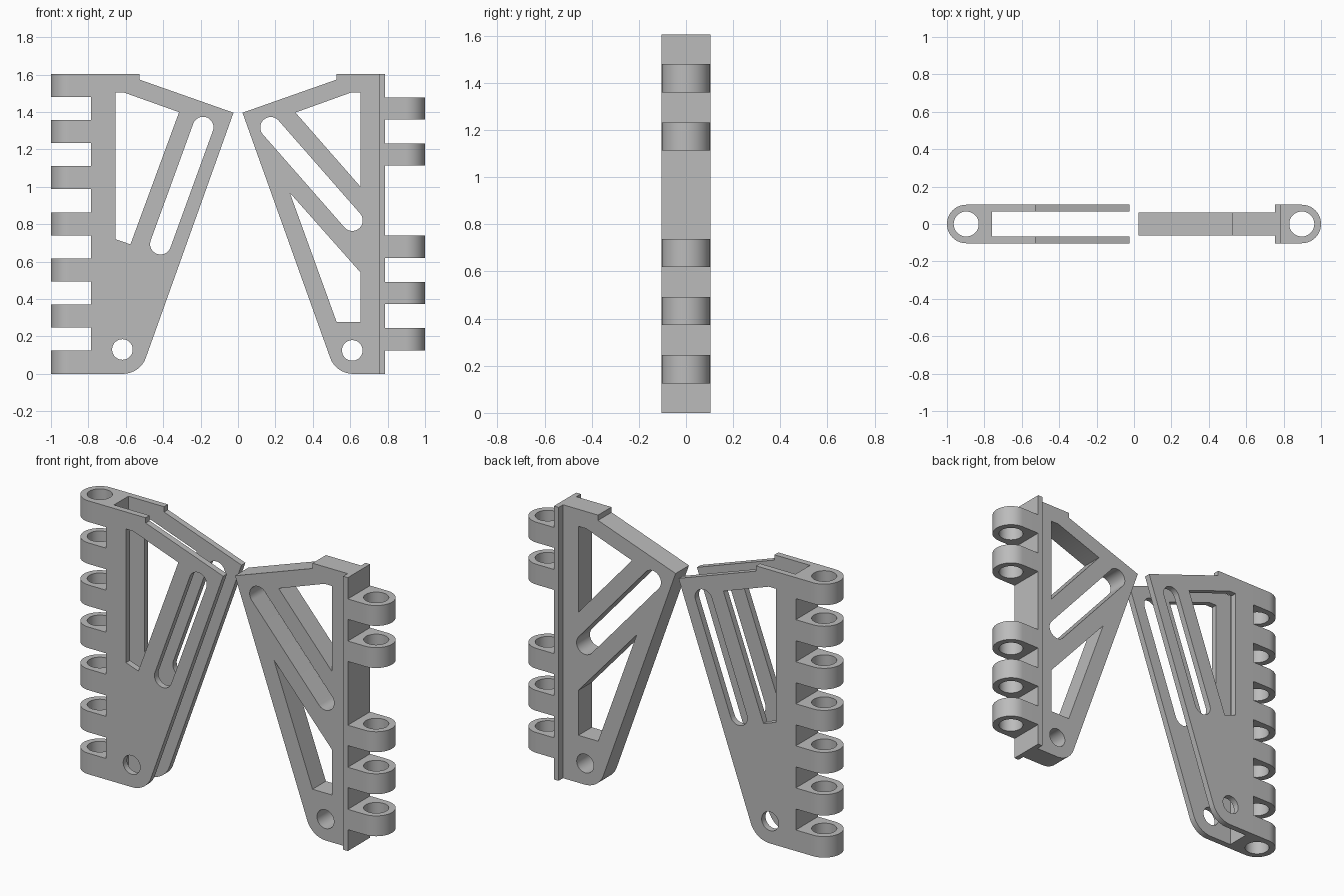
import bpy, bmesh, math

cube = bpy.data.objects.get("Cube")
if cube:
    bpy.data.objects.remove(cube, do_unlink=True)

grey = bpy.data.materials.new("matte_grey")
grey.use_nodes = True
colour = (0.5, 0.5, 0.5, 1)
grey.diffuse_color = colour
grey.node_tree.nodes["Principled BSDF"].inputs["Base Color"].default_value = colour

HEIGHT, HALF = 1.604, 0.103      # overall height, half depth
PITCH = HEIGHT / 13              # height of one hinge knuckle
SPINE = 0.785                    # where knuckles meet the leaf


def arc(cx, cz, r, start, end, n=24):
    """Points along an arc, angles in degrees."""
    angles = [math.radians(start + (end - start) * i / n) for i in range(n + 1)]
    return [(cx + r * math.cos(a), cz + r * math.sin(a)) for a in angles]


def circle(cx, cz, r):
    return arc(cx, cz, r, 0, 360, 48)[:-1]


def slot(a, b, r):
    """Rounded slot outline between two end centres."""
    t = math.degrees(math.atan2(b[1] - a[1], b[0] - a[0]))
    return arc(*a, r, t + 90, t + 270) + arc(*b, r, t - 90, t + 90)


def finish(obj):
    bpy.ops.object.select_all(action="DESELECT")
    obj.select_set(True)
    bpy.context.view_layer.objects.active = obj
    bpy.ops.object.shade_smooth_by_angle(angle=math.radians(30))


def plate(name, loops, half, location=(0, 0, 0), upright=True):
    """Extrude an outline (first loop) with holes (other loops)."""
    curve = bpy.data.curves.new(name + "_profile", "CURVE")
    curve.dimensions = "2D"
    curve.fill_mode = "BOTH"
    curve.extrude = half
    for loop in loops:
        spline = curve.splines.new("POLY")
        spline.points.add(len(loop) - 1)
        for point, (u, v) in zip(spline.points, loop):
            point.co = (u, v, 0, 1)
        spline.use_cyclic_u = True
    temp = bpy.data.objects.new(name + "_profile", curve)
    bpy.context.collection.objects.link(temp)
    graph = bpy.context.evaluated_depsgraph_get()
    mesh = bpy.data.meshes.new_from_object(temp.evaluated_get(graph))
    bpy.data.objects.remove(temp, do_unlink=True)
    bm = bmesh.new()
    bm.from_mesh(mesh)
    bmesh.ops.remove_doubles(bm, verts=bm.verts, dist=0.0001)
    bmesh.ops.recalc_face_normals(bm, faces=bm.faces)
    bm.to_mesh(mesh)
    bm.free()
    mesh.materials.clear()
    mesh.materials.append(grey)
    obj = bpy.data.objects.new(name, mesh)
    obj.location = location
    if upright:
        obj.rotation_euler.x = math.pi / 2
    bpy.context.collection.objects.link(obj)
    finish(obj)
    return obj


def box_loop(x0, x1, z0, z1):
    return [(x0, z0), (x1, z0), (x1, z1), (x0, z1)]


def leaf_outline(side, inner):
    """Tapered leaf with a stepped top and a rounded lower corner."""
    half = [(inner, HEIGHT), (inner, 0)]
    half += arc(0.615, 0.13, 0.13, 270, 200, 16)
    half += [(0.024, 1.396), (0.527, 1.573), (0.527, HEIGHT)]
    return [(side * x, z) for x, z in half]


def knuckles(prefix, side, rows):
    """Hinge eyes, open along z, standing off the spine."""
    cx = 1 - HALF
    outline = [(SPINE, -HALF)] + arc(cx, 0, HALF, -90, 90, 32) + [(SPINE, HALF)]
    loops = [[(side * x, y) for x, y in lp] for lp in (outline, circle(cx, 0, 0.067))]
    for row in rows:
        z = (row + 0.5) * PITCH
        trim = 0 if side < 0 else 0.002
        plate(f"{prefix}_knuckle_{row}", loops, PITCH / 2 - trim, (0, 0, z), False)


# Forked leaf: two thin cheeks joined by a spine
fork_loops = [
    leaf_outline(-1, SPINE),
    [(-0.655, 1.504), (-0.61, 1.504), (-0.315, 1.399), (-0.575, 0.692), (-0.655, 0.72)],
    slot((-0.414, 0.694), (-0.187, 1.318), 0.056),
    circle(-0.618, 0.13, 0.055),
]
for label, sign in (("front", -1), ("back", 1)):
    plate(f"fork_{label}_cheek", fork_loops, 0.018, (0, sign * 0.085, 0))
plate("fork_spine", [box_loop(-SPINE, -0.758, 0, HEIGHT)], 0.067)
knuckles("fork", -1, range(0, 13, 2))

# Solid leaf: one thick web with a wide flange
web_loops = [
    leaf_outline(1, 0.755),
    [(0.307, 1.397), (0.605, 1.504), (0.655, 1.504), (0.655, 1.0)],
    [(0.277, 0.968), (0.655, 0.542), (0.655, 0.278), (0.527, 0.278)],
    slot((0.175, 1.317), (0.611, 0.82), 0.056),
    circle(0.611, 0.125, 0.055),
]
plate("web_leaf", web_loops, 0.062)
plate("web_flange", [box_loop(0.755, SPINE, 0, HEIGHT)], HALF)
knuckles("web", 1, (1, 3, 5, 9, 11))
